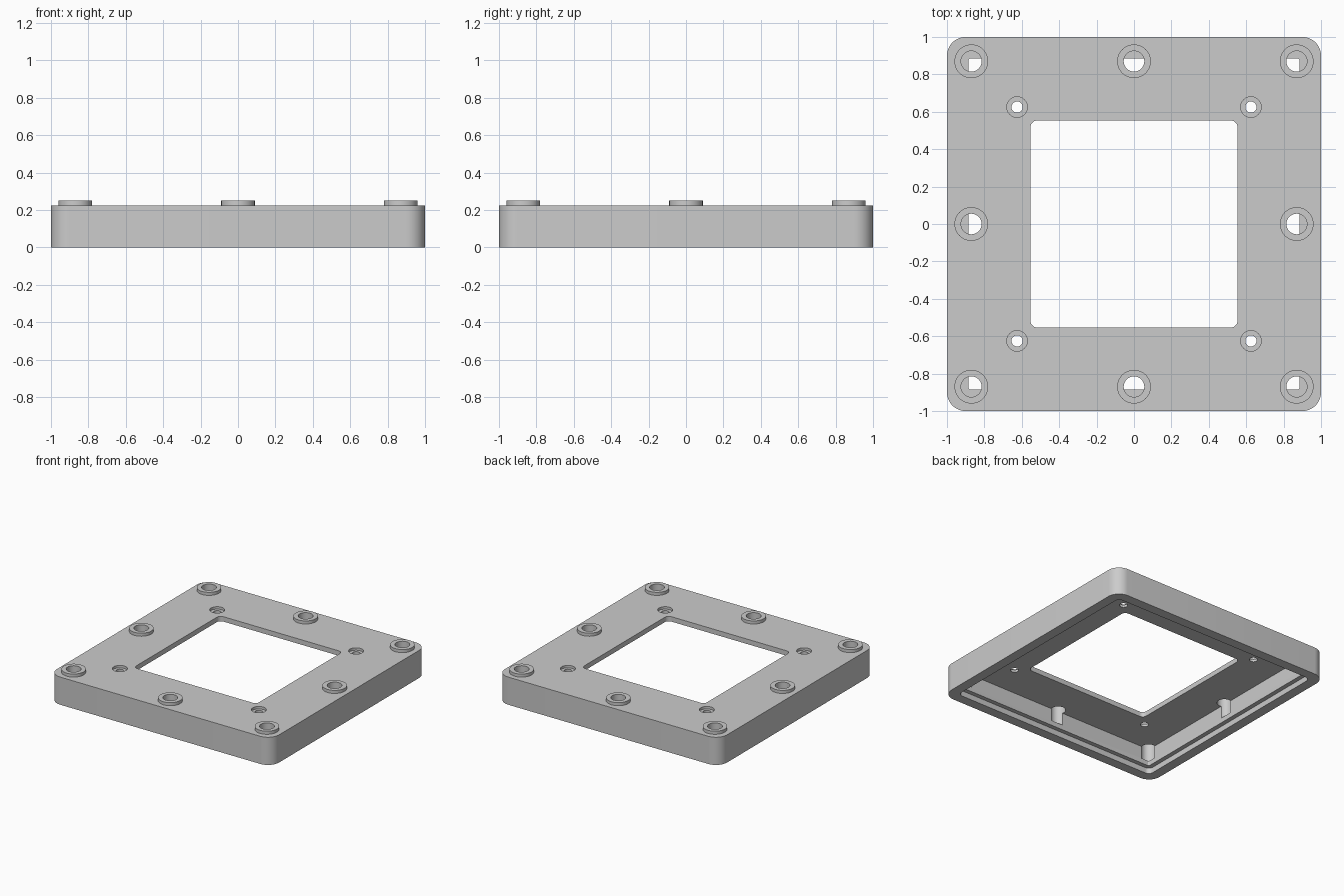
import bpy, bmesh, math

cube = bpy.data.objects.get("Cube")
if cube:
    bpy.data.objects.remove(cube, do_unlink=True)

grey = bpy.data.materials.new("light_grey")
grey.use_nodes = True
colour = (0.6, 0.6, 0.6, 1)
grey.diffuse_color = colour
grey.node_tree.nodes["Principled BSDF"].inputs["Base Color"].default_value = colour


def prism(name, half, radius, z0, z1, centres=((0, 0),), steps=12):
    """Rounded square prisms; a circle when radius equals half."""
    flat = half - radius
    outline = []
    for q in range(4):
        mid = math.radians(45 + 90 * q)
        cx, cy = math.copysign(flat, math.cos(mid)), math.copysign(flat, math.sin(mid))
        # skip the doubled seam point when the outline is a full circle
        count = steps + 1 if flat > 0 else steps
        for i in range(count):
            a = math.pi / 2 * (q + i / steps)
            outline.append((cx + radius * math.cos(a), cy + radius * math.sin(a)))
    bm = bmesh.new()
    for x, y in centres:
        face = bm.faces.new([bm.verts.new((x + u, y + v, z0)) for u, v in outline])
        out = bmesh.ops.extrude_face_region(bm, geom=[face])
        top = [v for v in out["geom"] if isinstance(v, bmesh.types.BMVert)]
        bmesh.ops.translate(bm, verts=top, vec=(0, 0, z1 - z0))
    bmesh.ops.recalc_face_normals(bm, faces=bm.faces)
    mesh = bpy.data.meshes.new(name)
    bm.to_mesh(mesh)
    bm.free()
    mesh.materials.append(grey)
    obj = bpy.data.objects.new(name, mesh)
    bpy.context.collection.objects.link(obj)
    return obj


def combine(target, tool, operation):
    """Apply a boolean and discard the tool."""
    mod = target.modifiers.new(tool.name, "BOOLEAN")
    mod.operation, mod.object, mod.solver = operation, tool, "EXACT"
    bpy.context.view_layer.objects.active = target
    bpy.ops.object.modifier_apply(modifier=mod.name)
    bpy.data.objects.remove(tool, do_unlink=True)


P = 0.87
rim_spots = [(x, y) for x in (-P, 0, P) for y in (-P, 0, P) if x or y]
S = 0.625
screw_spots = [(x, y) for x in (-S, S) for y in (-S, S)]

# Hollow cover with raised collars around the rim
cover = prism("cover_frame", 1.0, 0.1, 0, 0.225)
combine(cover, prism("collars", 0.09, 0.09, 0.2, 0.25, rim_spots), "UNION")

# Underside: shallow lip recess, then the main cavity
combine(cover, prism("lip_recess", 0.92, 0.04, -0.1, 0.045), "DIFFERENCE")
combine(cover, prism("cavity", 0.885, 0.01, -0.1, 0.185), "DIFFERENCE")

# Central window
combine(cover, prism("window", 0.553, 0.035, 0.1, 0.4), "DIFFERENCE")

# Blind collar bores that notch the inner wall
combine(cover, prism("collar_bores", 0.055, 0.055, 0.085, 0.4, rim_spots), "DIFFERENCE")

# Counterbored screw holes
combine(cover, prism("counterbores", 0.055, 0.055, 0.205, 0.4, screw_spots), "DIFFERENCE")
combine(cover, prism("screw_holes", 0.03, 0.03, 0.1, 0.4, screw_spots), "DIFFERENCE")

bpy.ops.object.select_all(action="DESELECT")
cover.select_set(True)
bpy.context.view_layer.objects.active = cover
bpy.ops.object.shade_smooth_by_angle(angle=math.radians(30))
